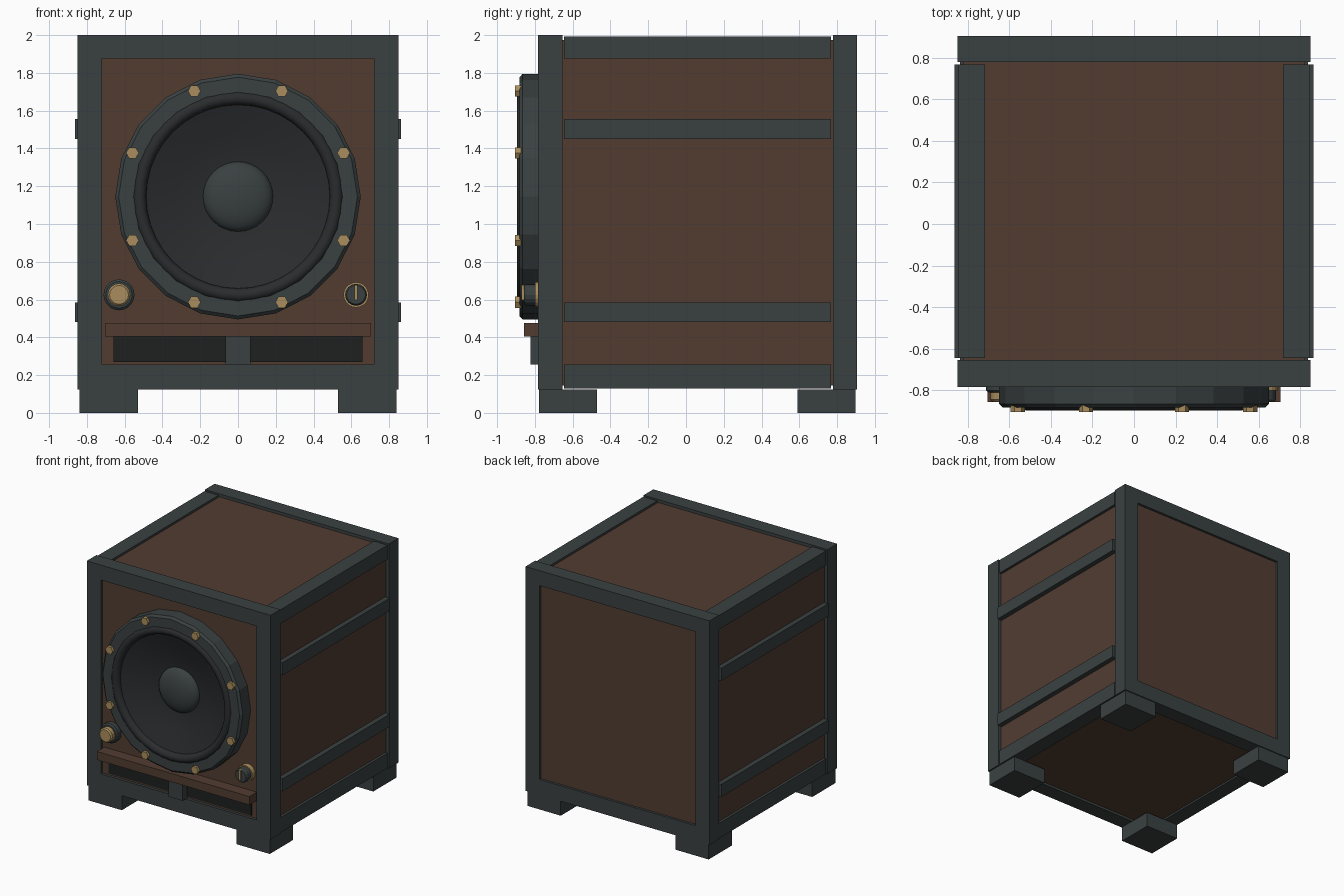
import bpy, bmesh
from math import sin, cos, pi, radians

if "Cube" in bpy.data.objects:
    bpy.data.objects.remove(bpy.data.objects["Cube"])


def material(name, rgb):
    m = bpy.data.materials.new(name)
    m.diffuse_color = (*rgb, 1)
    m.use_nodes = True
    m.node_tree.nodes["Principled BSDF"].inputs["Base Color"].default_value = m.diffuse_color
    return m


WOOD = material("wood", (0.085, 0.046, 0.031))
METAL = material("dark_metal", (0.042, 0.052, 0.053))
BLACK = material("black", (0.013, 0.015, 0.015))
CONE = material("cone_rubber", (0.023, 0.025, 0.027))
BRASS = material("brass", (0.40, 0.27, 0.11))


def finish(name, bm, mat, smooth=None):
    bmesh.ops.recalc_face_normals(bm, faces=bm.faces)
    me = bpy.data.meshes.new(name)
    bm.to_mesh(me)
    bm.free()
    me.materials.append(mat)
    ob = bpy.data.objects.new(name, me)
    bpy.context.collection.objects.link(ob)
    if smooth:
        bpy.ops.object.select_all(action='DESELECT')
        ob.select_set(True)
        bpy.context.view_layer.objects.active = ob
        bpy.ops.object.shade_smooth_by_angle(angle=radians(smooth))
    return ob


def box(name, x, y, z, mat):
    """Box from (min, max) ranges."""
    bm = bmesh.new()
    bmesh.ops.create_cube(bm, size=1)
    for v in bm.verts:
        v.co = [r[0] + (c + 0.5) * (r[1] - r[0]) for c, r in zip(v.co, (x, y, z))]
    return finish(name, bm, mat)


def lathe(name, profile, cx, cz, n, mat, smooth=None):
    """Revolve (radius, y) points about a y-axis; radius 0 closes the end."""
    bm = bmesh.new()
    rings = []
    for r, y in profile:
        if r == 0:
            rings.append([bm.verts.new((cx, y, cz))] * n)
        else:
            rings.append([bm.verts.new((cx + r * cos(2 * pi * i / n), y,
                                        cz + r * sin(2 * pi * i / n))) for i in range(n)])
    for a, b in zip(rings, rings[1:]):
        for i in range(n):
            j = (i + 1) % n
            bm.faces.new(list(dict.fromkeys((a[i], a[j], b[j], b[i]))))
    return finish(name, bm, mat, smooth)


def rect_frame(name, y0, y1):
    """Rectangular picture-frame around the cabinet front or back."""
    bm = bmesh.new()
    loops = []
    for y, w, lo, hi in ((y0, .85, .125, 2), (y1, .85, .125, 2),
                         (y1, .72, .255, 1.875), (y0, .72, .255, 1.875)):
        loops.append([bm.verts.new((x, y, z)) for x, z in
                      ((-w, lo), (w, lo), (w, hi), (-w, hi))])
    for k in range(4):
        a, b = loops[k], loops[(k + 1) % 4]
        for i in range(4):
            j = (i + 1) % 4
            bm.faces.new((a[i], a[j], b[j], b[i]))
    return finish(name, bm, METAL)


# Cabinet and end frames
box("cabinet", (-.823, .823), (-.76, .885), (.145, 1.975), WOOD)
rect_frame("front_frame", -.783, -.655)
rect_frame("back_frame", .778, .905)

# Side rails and feet, mirrored left and right
for side, s in (("left", -1), ("right", 1)):
    def span(a, b):
        return tuple(sorted((s * a, s * b)))
    Y = (-.645, .768)
    box(f"{side}_top_rail", span(.717, .845), Y, (1.875, 1.993), METAL)
    box(f"{side}_bottom_rail", span(.717, .845), Y, (.13, .255), METAL)
    box(f"{side}_upper_strap", span(.78, .864), Y, (1.45, 1.555), METAL)
    box(f"{side}_lower_strap", span(.78, .864), Y, (.48, .585), METAL)
    box(f"{side}_front_foot", span(.53, .838), (-.777, -.47), (0, .125), METAL)
    box(f"{side}_back_foot", span(.53, .838), (.59, .897), (0, .125), METAL)
    box(f"{side}_port", span(.05, .66), (-.768, -.74), (.27, .41), BLACK)

# Shelf and port divider
box("shelf", (-.705, .705), (-.857, -.75), (.405, .475), WOOD)
box("port_divider", (-.065, .065), (-.823, -.75), (.255, .405), METAL)

# Speaker
SZ = 1.145
lathe("speaker_ring", [(.65, -.755), (.65, -.865), (.632, -.882), (.553, -.882),
                       (.553, -.80)], 0, SZ, 20, METAL)
roll = [(.522 + .036 * cos(pi * k / 8), -.858 - .038 * sin(pi * k / 8)) for k in range(9)]
lathe("speaker_surround", roll, 0, SZ, 40, CONE, 40)
lathe("speaker_cone", [(.487, -.858), (.33, -.805), (.17, -.768), (0, -.766)],
      0, SZ, 40, CONE, 40)
dome = [(.185 * cos(pi / 2 * k / 7), -.772 - .07 * sin(pi / 2 * k / 7)) for k in range(7)]
lathe("dust_cap", dome + [(0, -.842)], 0, SZ, 32, METAL, 40)
for k in range(8):
    a = pi / 8 + k * pi / 4
    lathe(f"ring_bolt_{k + 1}", [(0, -.87), (.034, -.87), (.034, -.905), (0, -.905)],
          .605 * cos(a), SZ + .605 * sin(a), 6, BRASS)

# Left knob
lathe("left_knob_base", [(.082, -.755), (.082, -.80), (.07, -.81), (0, -.81)],
      -.63, .625, 20, METAL)
lathe("left_knob", [(.06, -.80), (.06, -.845), (.05, -.855), (0, -.855)],
      -.63, .625, 16, BRASS)

# Right dial with pointer
lathe("right_dial_base", [(.067, -.755), (.067, -.80), (0, -.80)], .625, .625, 20, BRASS)
lathe("right_dial", [(.058, -.79), (.058, -.845), (.05, -.857), (0, -.857)],
      .625, .625, 16, METAL)
box("right_dial_pointer", (.617, .633), (-.872, -.85), (.597, .677), BRASS)
